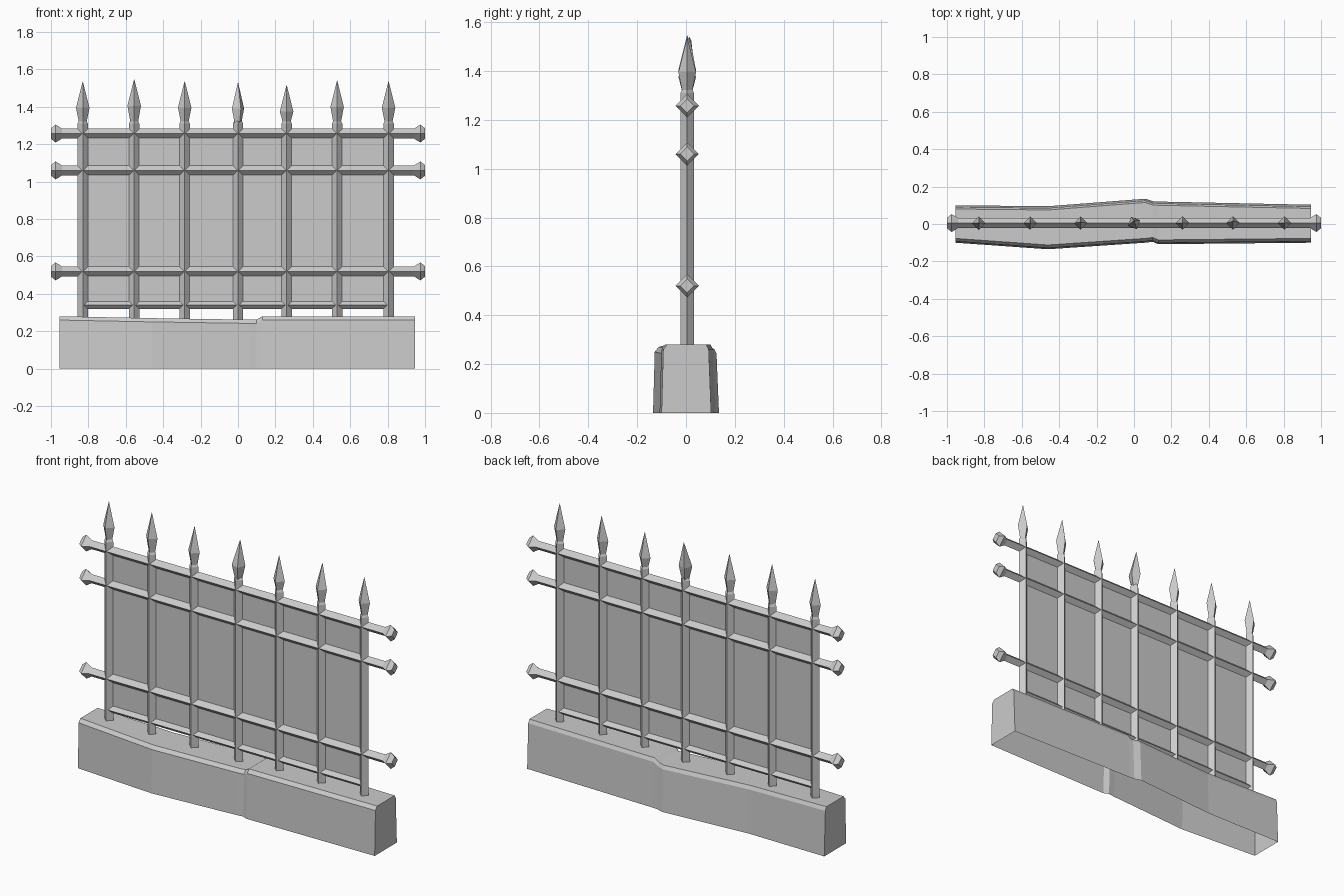
import bpy, bmesh
from math import cos, sin, pi, radians
from mathutils import Vector

if "Cube" in bpy.data.objects:
    bpy.data.objects.remove(bpy.data.objects["Cube"], do_unlink=True)

grey = bpy.data.materials.new("stone_grey")
grey.use_nodes = True
colour = (0.6, 0.6, 0.6, 1)
grey.diffuse_color = colour
grey.node_tree.nodes["Principled BSDF"].inputs["Base Color"].default_value = colour


def loft(name, rings, closed=True):
    """Skin a row of matching outlines and cap both ends."""
    bm = bmesh.new()
    rows = [[bm.verts.new(p) for p in ring] for ring in rings]
    n = len(rows[0])
    for a, b in zip(rows, rows[1:]):
        for i in range(n if closed else n - 1):
            j = (i + 1) % n
            bm.faces.new((a[i], a[j], b[j], b[i]))
    bm.faces.new(rows[0])
    bm.faces.new(rows[-1])
    bmesh.ops.recalc_face_normals(bm, faces=bm.faces)
    mesh = bpy.data.meshes.new(name)
    bm.to_mesh(mesh)
    bm.free()
    mesh.materials.append(grey)
    obj = bpy.data.objects.new(name, mesh)
    bpy.context.collection.objects.link(obj)
    return obj


def diamond(centre, radius, axis, turn=0):
    """Four-cornered outline, corners on the axes, facing along x or z."""
    points = []
    for k in range(4):
        a = k * pi / 2 + turn
        u, v = radius * cos(a), radius * sin(a)
        points.append(Vector(centre) + Vector((0, u, v) if axis == "x" else (u, v, 0)))
    return points


FENCE_Y = 0.005

# Worn low wall, open underneath: x, front y, back y, top z
stations = [(-0.955, -0.1, 0.1, 0.28), (-0.46, -0.135, 0.095, 0.27),
            (0.06, -0.1, 0.135, 0.262), (0.1, -0.095, 0.122, 0.262),
            (0.13, -0.108, 0.12, 0.28), (0.945, -0.1, 0.103, 0.28)]
loft("base_wall", [[(x, f, 0), (x, f + 0.007, z - 0.02), (x, f + 0.023, z),
                    (x, b - 0.02, z), (x, b - 0.01, z - 0.02), (x, b, 0)]
                   for x, f, b, z in stations], closed=False)

# Upright bars with collar and spear head: x, tip height, turn, tip lean
bars = [(-0.83, 1.535, 0, 0), (-0.555, 1.545, 0, 0), (-0.285, 1.535, 0, 0.005),
        (0, 1.53, 25, 0.015), (0.26, 1.515, 0, 0), (0.53, 1.54, 0, 0.01),
        (0.805, 1.535, 0, 0)]
for i, (x, tip, turn, lean) in enumerate(bars, 1):
    loft(f"bar_{i}", [diamond((x, FENCE_Y, z), r, "z")
                      for z, r in [(0.25, 0.028), (1.31, 0.028), (1.325, 0.02)]])
    loft(f"spear_{i}", [diamond((x, FENCE_Y + dy, z), r, "z", radians(turn))
                        for z, r, dy in [(1.31, 0.019, 0), (tip - 0.14, 0.036, 0),
                                         (tip, 0.001, lean)]])

# Long rails with flared ends
flare = [(1, 0.028), (0.975, 0.048), (0.94, 0.026)]
ends = [(-x, r) for x, r in flare] + flare[::-1]
for name, z in [("top_rail", 1.257), ("upper_rail", 1.06), ("lower_rail", 0.52)]:
    loft(name, [diamond((x, FENCE_Y, z), r, "x") for x, r in ends])

# Short rail at the foot
left, right = bars[0][0], bars[-1][0]
loft("foot_rail", [diamond((x, FENCE_Y, 0.34), 0.021, "x") for x in (left, right)])

# Thin sheet behind the bars
loft("infill_panel", [[(x, FENCE_Y - 0.001, 0.33), (x, FENCE_Y + 0.001, 0.33),
                       (x, FENCE_Y + 0.001, 1.26), (x, FENCE_Y - 0.001, 1.26)]
                      for x in (left, right)])
